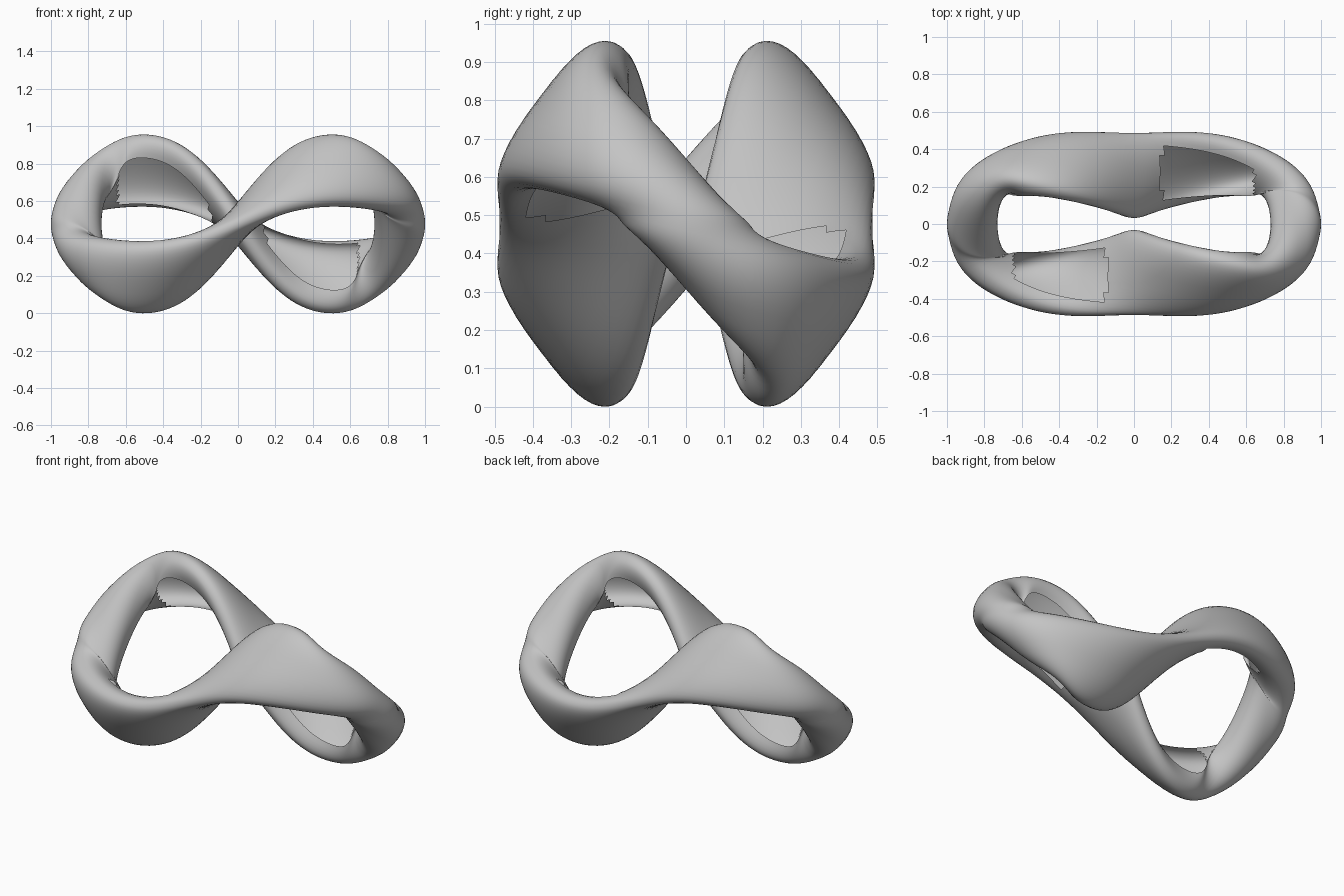
import bpy, bmesh
from math import sin, cos, tanh, pi, copysign
from mathutils import Vector

cube = bpy.data.objects.get("Cube")
if cube:
    bpy.data.objects.remove(cube)

RINGS, SIDES = 160, 40
MIDDLE = Vector((0, 0, 0.4775))


def outer_edge(t):
    """Wide, gently waving rim of the band."""
    return Vector((0.938 * cos(t) + 0.062 * cos(3 * t),
                   0.53 * sin(t) + 0.031 * sin(3 * t) - 0.012 * sin(5 * t),
                   -0.1 * sin(2 * t) * (1 - 0.35 * cos(2 * t))))


def inner_edge(t):
    """Narrow, steeply waving rim, pinched together at the middle."""
    pinch = 0.235 * (cos(t) ** 2 + 0.003) ** 0.35
    return Vector((0.72 * cos(t) + 0.01 * cos(3 * t),
                   pinch * tanh(2.8 * sin(t)),
                   -0.494 * sin(2 * t) - 0.028 * sin(6 * t)))


def centre(t):
    return (outer_edge(t) + inner_edge(t)) / 2


def section(t):
    """Middle, half width and half thickness of the oval section."""
    width = (outer_edge(t) - inner_edge(t)) / 2
    tangent = centre(t + 0.001) - centre(t - 0.001)
    depth = 0.097 + 0.017 * cos(2 * t)
    return centre(t) + MIDDLE, width, tangent.cross(width).normalized() * depth


def full(value):
    """Makes the oval slightly fuller than an ellipse."""
    return copysign(abs(value) ** 0.87, value)


# Material
grey = bpy.data.materials.new("plain grey")
grey.use_nodes = True
colour = (0.55, 0.55, 0.55, 1)
grey.diffuse_color = colour
grey.node_tree.nodes["Principled BSDF"].inputs["Base Color"].default_value = colour

# Twisted band: oval sections swept round the loop
bm = bmesh.new()
rings = []
for i in range(RINGS):
    c, w, n = section(2 * pi * i / RINGS)
    rings.append([bm.verts.new(c + w * full(cos(a)) + n * full(sin(a)))
                  for a in (2 * pi * j / SIDES for j in range(SIDES))])

# Skin, leaving openings on the hollow inward sides of the lobes
for i in range(RINGS):
    t = 2 * pi * (i + 0.5) / RINGS
    for j in range(SIDES):
        a = 2 * pi * (j + 0.5) / SIDES
        j2 = (j + 1) % SIDES
        first, second = rings[i], rings[(i + 1) % RINGS]
        corners = [first[j], second[j], second[j2], first[j2]]
        x = abs(sum(v.co.x for v in corners) / 4)
        inward = -sin(a) if sin(2 * t) > 0 else sin(a)
        if inward > 0 and -0.6 < cos(a) < 0.76 and 0.15 < x < 0.64:
            continue
        bm.faces.new(corners).smooth = True

bmesh.ops.recalc_face_normals(bm, faces=bm.faces[:])
mesh = bpy.data.meshes.new("twisted_band")
bm.to_mesh(mesh)
bm.free()
mesh.materials.append(grey)
band = bpy.data.objects.new("twisted_band", mesh)
bpy.context.collection.objects.link(band)
